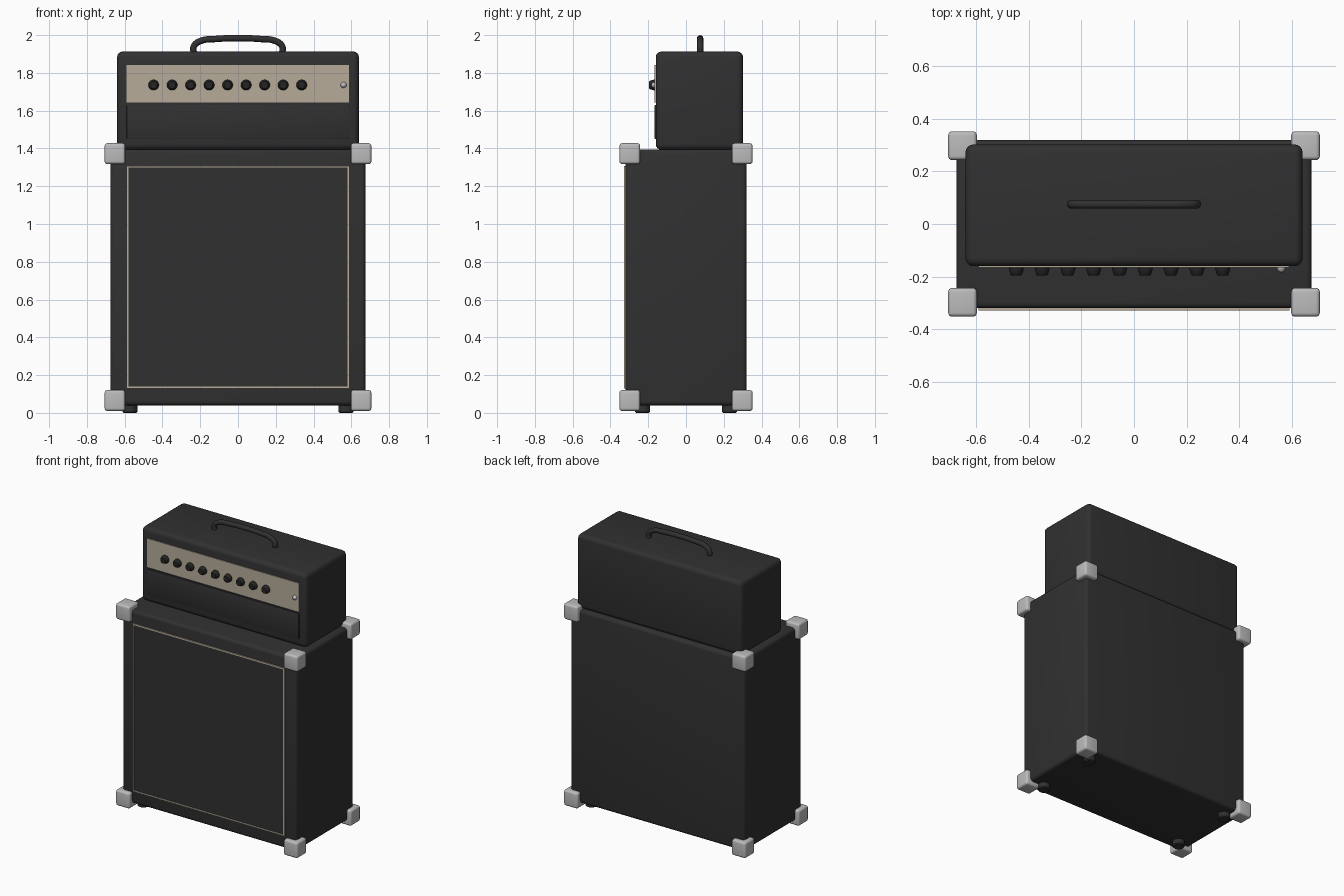
import bpy, bmesh, math
from mathutils import Matrix

if "Cube" in bpy.data.objects:
    bpy.data.objects.remove(bpy.data.objects["Cube"])


def material(name, rgb):
    m = bpy.data.materials.new(name)
    m.diffuse_color = (*rgb, 1)
    m.use_nodes = True
    m.node_tree.nodes["Principled BSDF"].inputs["Base Color"].default_value = m.diffuse_color
    return m


BLACK = material("black vinyl", (0.030, 0.030, 0.030))
KNOB = material("knob black", (0.018, 0.018, 0.018))
CREAM = material("cream", (0.47, 0.41, 0.32))
METAL = material("metal", (0.50, 0.50, 0.51))


def finish(name, bm, mat):
    me = bpy.data.meshes.new(name)
    bm.to_mesh(me)
    bm.free()
    me.materials.append(mat)
    ob = bpy.data.objects.new(name, me)
    bpy.context.collection.objects.link(ob)
    bpy.ops.object.select_all(action='DESELECT')
    bpy.context.view_layer.objects.active = ob
    ob.select_set(True)
    bpy.ops.object.shade_smooth_by_angle(angle=math.radians(35))
    return ob


def box(name, x, y, z, mat, bevel=0.0, segments=4):
    """Box from (min, max) ranges with rounded edges."""
    bm = bmesh.new()
    bmesh.ops.create_cube(bm, size=1)
    for v in bm.verts:
        v.co = [r[0] + (c + 0.5) * (r[1] - r[0]) for c, r in zip(v.co, (x, y, z))]
    if bevel:
        bmesh.ops.bevel(bm, geom=bm.edges[:], offset=bevel, segments=segments,
                        profile=0.5, affect='EDGES')
    return finish(name, bm, mat)


def lathe(name, profile, loc, mat, axis='Z', steps=24):
    """Revolve (radius, height) points; axis 'Y' points the height at -y."""
    bm = bmesh.new()
    vs = [bm.verts.new((r, 0, h)) for r, h in profile]
    es = [bm.edges.new(p) for p in zip(vs, vs[1:])]
    bmesh.ops.spin(bm, geom=vs + es, cent=(0, 0, 0), axis=(0, 0, 1),
                   angle=math.tau, steps=steps)
    bmesh.ops.remove_doubles(bm, verts=bm.verts[:], dist=1e-5)
    bmesh.ops.recalc_face_normals(bm, faces=bm.faces[:])
    m = Matrix.Translation(loc)
    if axis == 'Y':
        m = m @ Matrix.Rotation(math.pi / 2, 4, 'X')
    bm.transform(m)
    return finish(name, bm, mat)


# Speaker cabinet with grille cloth and piping
box("cabinet", (-0.675, 0.675), (-0.32, 0.32), (0.04, 1.395), BLACK, 0.022)
box("grille_cloth", (-0.588, 0.588), (-0.325, -0.31), (0.135, 1.303), BLACK)
for s, side in ((-1, "left"), (1, "right")):
    box(f"piping_{side}", sorted((s * 0.58, s * 0.59)), (-0.328, -0.31), (0.13, 1.308), CREAM)
for z, side in ((0.13, "bottom"), (1.298, "top")):
    box(f"piping_{side}", (-0.585, 0.585), (-0.328, -0.31), (z, z + 0.01), CREAM)

# Corner protectors and feet
for sx in (-1, 1):
    for sy in (-1, 1):
        for z in (0.01, 1.317):
            box("corner_protector", sorted((sx * 0.597, sx * 0.706)),
                sorted((sy * 0.243, sy * 0.352)), (z, z + 0.111), METAL, 0.015)
        lathe("foot", [(0, 0), (0.034, 0), (0.04, 0.006), (0.04, 0.05), (0, 0.05)],
              (sx * 0.572, sy * 0.23, 0), BLACK)

# Amplifier head with control and lower panels
box("head", (-0.64, 0.64), (-0.16, 0.302), (1.393, 1.913), BLACK, 0.03)
box("control_panel", (-0.59, 0.588), (-0.166, -0.15), (1.643, 1.843), CREAM)
box("lower_panel", (-0.59, 0.588), (-0.166, -0.15), (1.45, 1.63), BLACK, 0.004, 2)

# Knobs and pilot lamp
for i in range(9):
    lathe("knob", [(0, 0), (0.028, 0), (0.028, 0.008), (0.022, 0.028), (0.019, 0.031), (0, 0.031)],
          (-0.447 + 0.098 * i, -0.164, 1.736), KNOB, 'Y')
lathe("pilot_lamp", [(0, 0), (0.016, 0), (0.016, 0.006), (0.012, 0.014), (0.006, 0.019), (0, 0.02)],
      (0.559, -0.164, 1.736), METAL, 'Y')

# Carry handle: tube along a shallow arch
cu = bpy.data.curves.new("carry_handle", 'CURVE')
cu.dimensions = '3D'
cu.bevel_depth = 0.017
cu.bevel_resolution = 4
cu.resolution_u = 12
cu.use_fill_caps = True
half = [(0.234, 1.90), (0.234, 1.94), (0.205, 1.966), (0.11, 1.980)]
path = [(-x, z) for x, z in half] + [(0, 1.983)] + half[::-1]
sp = cu.splines.new('BEZIER')
sp.bezier_points.add(len(path) - 1)
for p, (x, z) in zip(sp.bezier_points, path):
    p.co = (x, 0.075, z)
    p.handle_left_type = p.handle_right_type = 'AUTO'
cu.materials.append(BLACK)
bpy.context.collection.objects.link(bpy.data.objects.new("carry_handle", cu))
